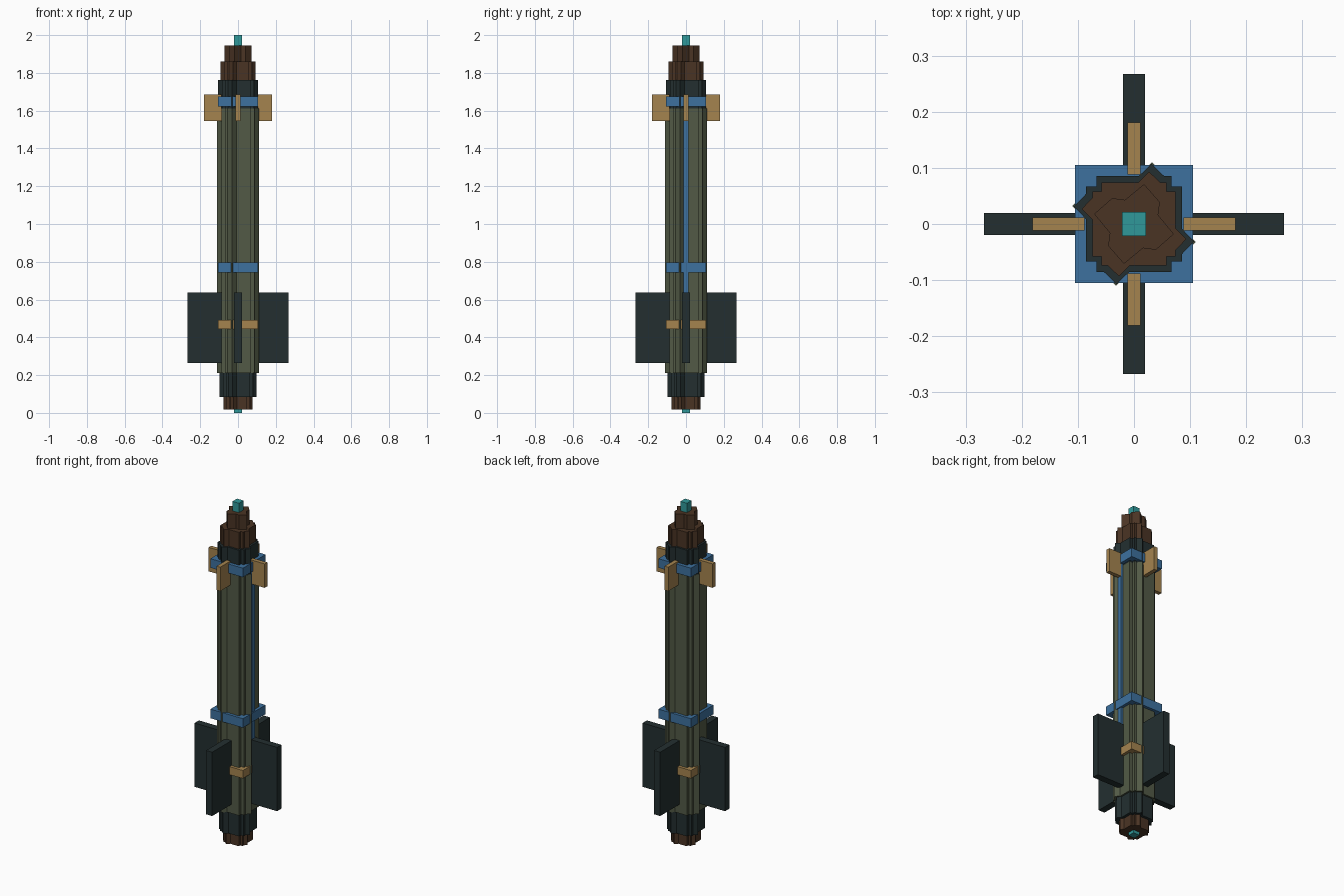
import bpy
import bmesh
from math import pi
from mathutils import Matrix, Vector

cube = bpy.data.objects.get("Cube")
if cube:
    bpy.data.objects.remove(cube, do_unlink=True)


def material(name, hex_code):
    def linear(c):
        return c / 12.92 if c <= 0.04045 else ((c + 0.055) / 1.055) ** 2.4
    rgb = [linear(int(hex_code[i:i + 2], 16) / 255) for i in (0, 2, 4)]
    mat = bpy.data.materials.new(name)
    mat.use_nodes = True
    mat.diffuse_color = (*rgb, 1)
    mat.node_tree.nodes["Principled BSDF"].inputs["Base Color"].default_value = (*rgb, 1)
    return mat


olive = material("olive", "525A46")
dark = material("dark slate", "232F30")
blue = material("blue", "3D719F")
tan = material("tan", "A5844F")
brown = material("brown", "4A3424")
teal = material("teal", "30999A")


def finish(name, bm, mat):
    bmesh.ops.recalc_face_normals(bm, faces=bm.faces)
    mesh = bpy.data.meshes.new(name)
    bm.to_mesh(mesh)
    bm.free()
    mesh.materials.append(mat)
    bpy.context.collection.objects.link(bpy.data.objects.new(name, mesh))


def box(name, low, high, mat, turn=0):
    """Box between two corners, turned about the z axis by quarter turns."""
    low, high = Vector(low), Vector(high)
    bm = bmesh.new()
    bmesh.ops.create_cube(bm, size=1)
    bmesh.ops.scale(bm, vec=high - low, verts=bm.verts)
    bmesh.ops.translate(bm, vec=(low + high) / 2, verts=bm.verts)
    bmesh.ops.rotate(bm, cent=(0, 0, 0), matrix=Matrix.Rotation(turn * pi / 2, 3, 'Z'), verts=bm.verts)
    finish(name, bm, mat)


def column(name, quarter, reach, bottom, top, mat):
    """Prism whose outline is a quarter outline repeated four times clockwise."""
    scale = reach / max(y for x, y in quarter)
    points = []
    for turn in range(4):
        rot = Matrix.Rotation(-turn * pi / 2, 3, 'Z')
        points += [rot @ Vector((x * scale, y * scale, 0)) for x, y in quarter]
    bm = bmesh.new()
    face = bm.faces.new([bm.verts.new((p.x, p.y, bottom)) for p in points])
    side = bmesh.ops.extrude_face_region(bm, geom=[face])["geom"]
    moved = [g for g in side if isinstance(g, bmesh.types.BMVert)]
    bmesh.ops.translate(bm, vec=(0, 0, top - bottom), verts=moved)
    finish(name, bm, mat)


# Quarter outlines: stepped square with a pointed ridge, and a plain star
STEPPED = [(0.009, 0.088), (0.032, 0.11), (0.055, 0.088), (0.069, 0.088),
           (0.069, 0.069), (0.088, 0.069)]
STAR = [(0.018, 0.071), (0.046, 0.039), (0.043, 0.016)]

# Stacked body sections
column("tail_nozzle", STEPPED, 0.078, 0.018, 0.085, brown)
column("tail_collar", STEPPED, 0.098, 0.085, 0.212, dark)
column("main_body", STEPPED, 0.11, 0.212, 1.612, olive)
column("nose_collar", STEPPED, 0.107, 1.612, 1.762, dark)
column("nose_lower", STEPPED, 0.093, 1.762, 1.86, brown)
column("nose_upper", STAR, 0.071, 1.86, 1.945, brown)

# Small lights at both ends
box("nose_tip", (-0.021, -0.021, 1.945), (0.021, 0.021, 2), teal)
box("tail_tip", (-0.021, -0.021, 0), (0.021, 0.021, 0.018), teal)

# Square bands round the body
for name, low, high, mat in (("upper_band", 1.622, 1.675, blue),
                             ("middle_band", 0.742, 0.795, blue),
                             ("lower_band", 0.445, 0.492, tan)):
    box(name, (-0.105, -0.105, low), (0.105, 0.105, high), mat)

# Raised strip on the left side
box("side_strip", (0.08, -0.013, 0.45), (0.1, 0.013, 1.63), blue)

# Four tail fins and four small nose fins
for i, place in enumerate(("left", "back", "right", "front")):
    box(place + "_tail_fin", (0.07, -0.02, 0.265), (0.267, 0.02, 0.638), dark, i)
    box(place + "_nose_fin", (0.088, -0.012, 1.545), (0.181, 0.012, 1.685), tan, i)
